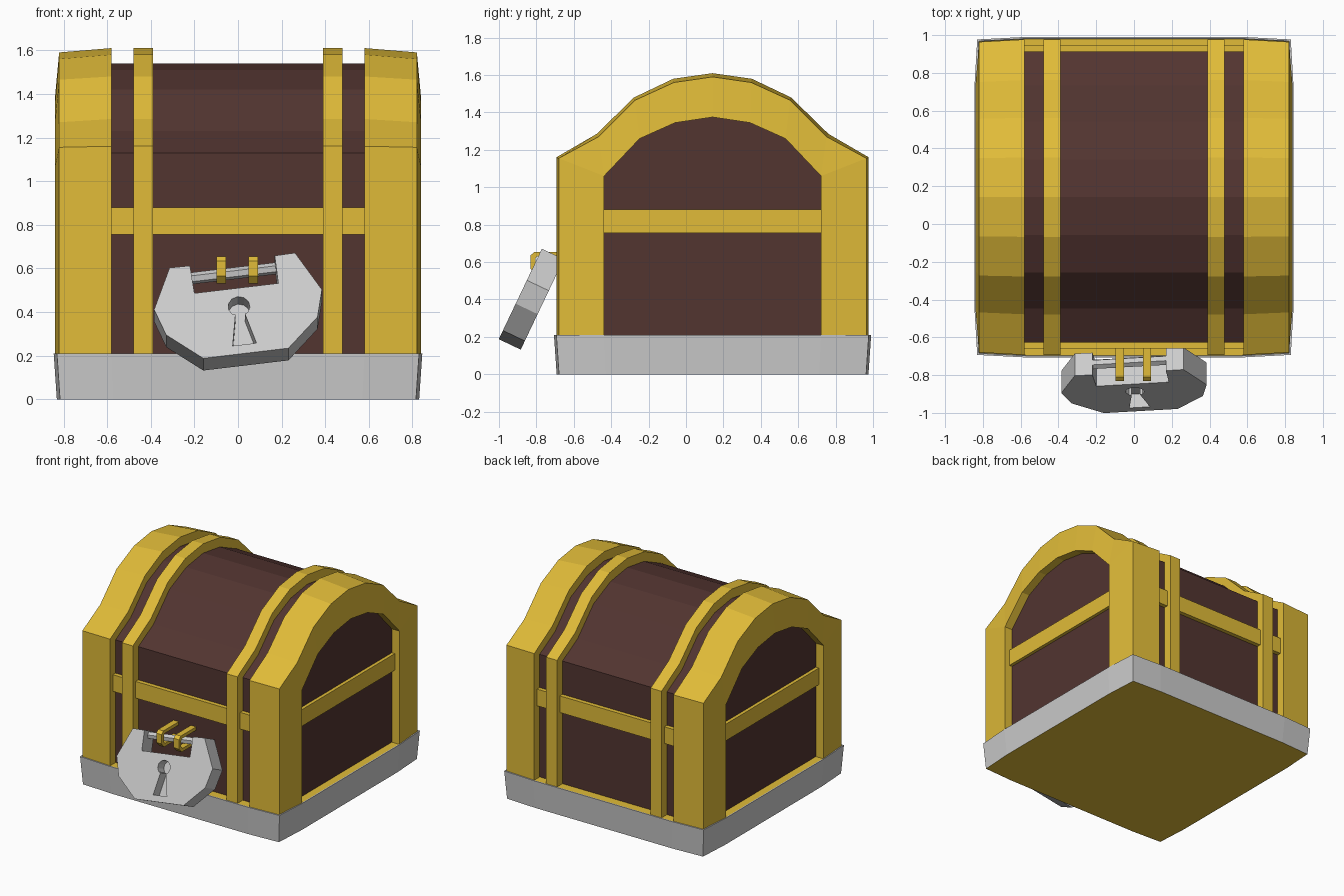
import bpy, bmesh
from math import radians, sin, cos, pi
from mathutils import Matrix, Vector

if "Cube" in bpy.data.objects:
    bpy.data.objects.remove(bpy.data.objects["Cube"])

CY = 0.142  # middle of the chest in y


def material(name, rgb):
    m = bpy.data.materials.new(name)
    m.diffuse_color = (*rgb, 1)
    m.use_nodes = True
    m.node_tree.nodes["Principled BSDF"].inputs["Base Color"].default_value = m.diffuse_color
    return m


GOLD = material("gold", (0.75, 0.5, 0.04))
BROWN = material("dark_wood", (0.085, 0.035, 0.03))


def loft(name, rings, mat=None, closed=True, caps=True, matrix=None):
    """Skin a list of equal-length point rings."""
    bm = bmesh.new()
    rows = [[bm.verts.new(p) for p in r] for r in rings]
    n = len(rings[0])
    for a, b in zip(rows, rows[1:]):
        for i in range(n if closed else n - 1):
            j = (i + 1) % n
            bm.faces.new((a[i], a[j], b[j], b[i]))
    if caps:
        bm.faces.new(rows[0])
        bm.faces.new(rows[-1][::-1])
    bmesh.ops.remove_doubles(bm, verts=bm.verts, dist=1e-5)
    bmesh.ops.recalc_face_normals(bm, faces=bm.faces)
    me = bpy.data.meshes.new(name)
    bm.to_mesh(me)
    bm.free()
    if mat:
        me.materials.append(mat)
    ob = bpy.data.objects.new(name, me)
    bpy.context.collection.objects.link(ob)
    if matrix:
        ob.matrix_world = matrix
    return ob


def mirrored(half):
    """Half profile ending on the axis -> full profile."""
    return half + [(-a, b) for a, b in half[-2::-1]]


def arch(x, half):
    return [(x, CY + y, z) for y, z in mirrored(half)]


def box(name, x0, x1, y0, y1, z0, z1, mat=None):
    quad = [(x0, y0), (x1, y0), (x1, y1), (x0, y1)]
    return loft(name, [[(x, y, z) for x, y in quad] for z in (z0, z1)], mat)


# Arch profiles, from the foot to the crown
WOOD = [(.77, .2), (.77, 1.13), (.59, 1.23), (.4, 1.42), (.2, 1.51), (0, 1.54)]
OUTER = [(.835, .2), (.835, 1.16), (.62, 1.285), (.42, 1.48), (.21, 1.58), (0, 1.61)]
EDGE = [(.822, .2), (.822, 1.155), (.61, 1.27), (.415, 1.465), (.207, 1.56), (0, 1.59)]
OPENING = [(.58, .2), (.58, 1.06), (.58, 1.06), (.39, 1.26), (.2, 1.345), (0, 1.375)]

# Wooden body with domed lid
loft("wooden_body", [arch(-.775, WOOD), arch(.775, WOOD)], BROWN)

# End frames and narrow straps on both sides
for side, s in (("left", -1), ("right", 1)):
    loft(side + "_end_frame",
         [arch(s * .58, WOOD), arch(s * .58, OUTER), arch(s * .82, EDGE),
          arch(s * .84, OPENING), arch(s * .77, OPENING)],
         GOLD, closed=False, caps=False)
    loft(side + "_strap",
         [arch(s * .39, WOOD), arch(s * .39, OUTER),
          arch(s * .48, OUTER), arch(s * .48, WOOD)],
         GOLD, closed=False, caps=False)

# Horizontal band running round the body
box("horizontal_band", -.8, .8, CY - .802, CY + .802, .755, .88, GOLD)

# Slightly bulged plinth: grey rim around a gold floor
quarter = [(.845, .58), (.83, .835), (.58, .848)]
plan = (quarter + [(-x, y) for x, y in quarter[::-1]]
        + [(-x, -y) for x, y in quarter] + [(x, -y) for x, y in quarter[::-1]])


def plan_ring(k, z):
    return [(x * k, CY + y * k, z) for x, y in plan]


loft("plinth_rim", [plan_ring(.983, 0), plan_ring(1, .21),
                    plan_ring(.99, .21), plan_ring(.985, .19)], caps=False)
loft("plinth_floor", [plan_ring(.982, 0), plan_ring(.987, .207)], GOLD)

# Padlock, leaning out and rolled; local x = width, z = height, y = depth
LOCK = (Matrix.Translation((.036, -.99, .211))
        @ Matrix.Rotation(radians(-25.5), 4, 'X')
        @ Matrix.Rotation(radians(-7.5), 4, 'Y'))


def slab(name, pts, y0, y1):
    return loft(name, [[(u, y, v) for u, v in pts] for y in (y0, y1)], matrix=LOCK)


half = [(.197, 0), (.35, .14), (.388, .275), (.29, .476), (.196, .474), (.194, .333)]
padlock = slab("padlock_body", half + [(-u, v) for u, v in half[::-1]], 0, .13)

# Keyhole recess
hole = [(.055, .045), (.022, .2)]
hole += [(.05 * cos(a), .24 + .05 * sin(a))
         for a in (radians(-45 + 270 * i / 8) for i in range(9))]
hole += [(-.022, .2), (-.055, .045)]
cutter = slab("keyhole_cutter", hole, -.05, .08)
cutter.hide_render = True
mod = padlock.modifiers.new("keyhole", 'BOOLEAN')
mod.operation = 'DIFFERENCE'
mod.solver = 'EXACT'
mod.object = cutter
bpy.context.view_layer.objects.active = padlock
bpy.ops.object.modifier_apply(modifier=mod.name)
bpy.data.objects.remove(cutter)

# Shackle bar between the padlock lobes
loft("shackle_bar",
     [[(u, .075 + .027 * cos(a), .445 + .027 * sin(a))
       for a in (2 * pi * i / 6 for i in range(6))] for u in (-.205, .205)],
     matrix=LOCK)

# Two gold staples holding the bar to the chest front
outer = [(-.62, .655), (-.81, .655), (-.832, .635), (-.832, .565), (-.80, .53), (-.62, .53)]
inner = [(-.62, .63), (-.795, .63), (-.805, .62), (-.805, .57), (-.79, .555), (-.62, .555)]
for name, x in (("left_staple", -.076), ("right_staple", .069)):
    loft(name, [[(x + dx, y, z) for y, z in pts]
                for dx, pts in ((-.022, inner), (-.022, outer), (.022, outer),
                                (.022, inner), (-.022, inner))],
         GOLD, closed=False, caps=False)
